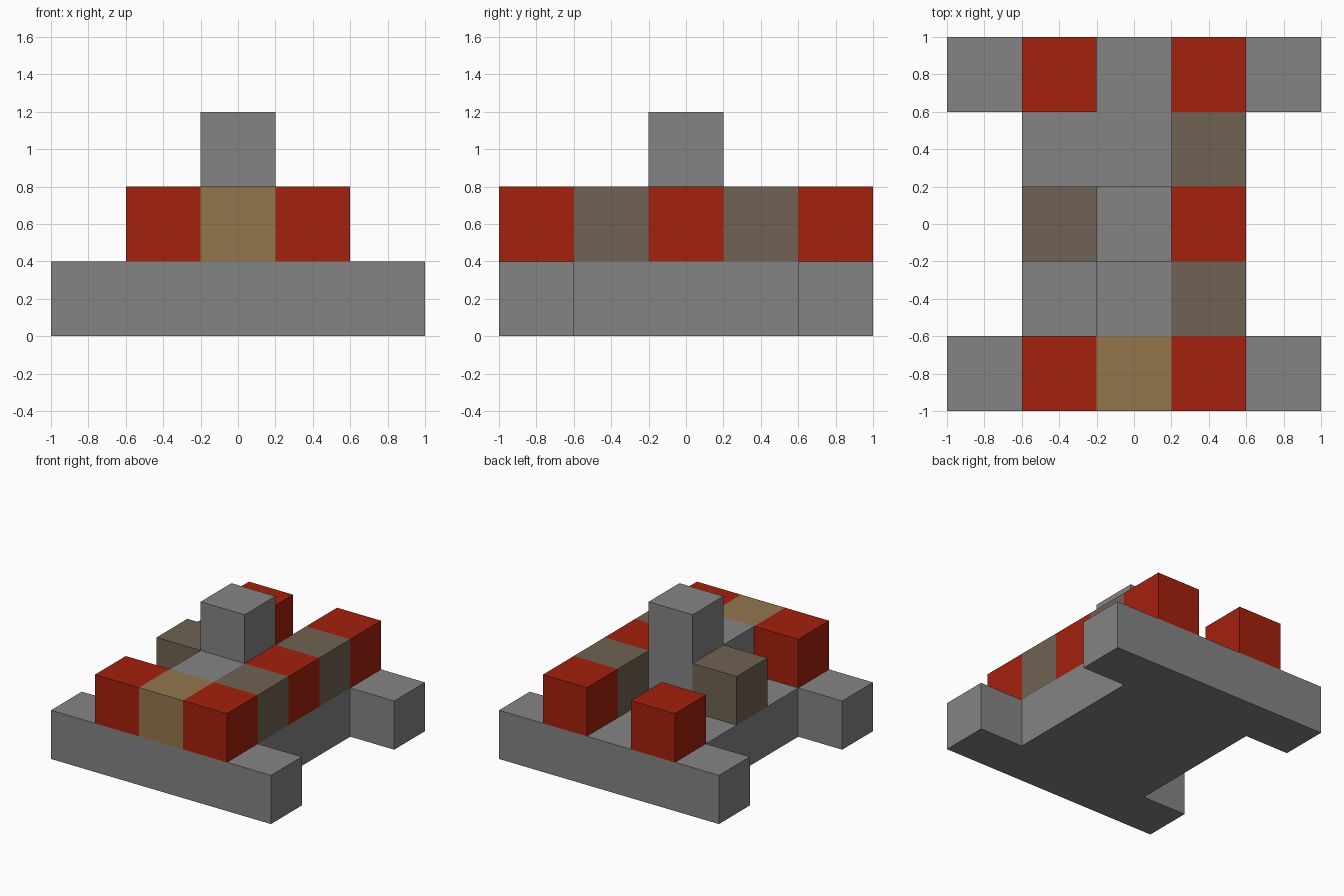
import bpy
import bmesh

default = bpy.data.objects.get("Cube")
if default:
    bpy.data.objects.remove(default, do_unlink=True)

U = 0.4  # block size


def material(name, rgb):
    m = bpy.data.materials.new(name)
    m.use_nodes = True
    m.diffuse_color = (*rgb, 1)
    m.node_tree.nodes["Principled BSDF"].inputs["Base Color"].default_value = (*rgb, 1)
    return m


GREY = material("stone grey", (0.231, 0.231, 0.231))
RED = material("brick red", (0.37, 0.015, 0.004))
TAN = material("tan", (0.296, 0.181, 0.076))
BROWN = material("dark brown", (0.162, 0.122, 0.084))


def extrude_outline(name, outline, z, height, mat):
    """Extrude a closed outline, given in block units, upward."""
    bm = bmesh.new()
    face = bm.faces.new([bm.verts.new((x * U, y * U, z * U)) for x, y in outline])
    top = bmesh.ops.extrude_face_region(bm, geom=[face])["geom"]
    verts = [v for v in top if isinstance(v, bmesh.types.BMVert)]
    bmesh.ops.translate(bm, verts=verts, vec=(0, 0, height * U))
    bmesh.ops.recalc_face_normals(bm, faces=bm.faces)
    mesh = bpy.data.meshes.new(name)
    bm.to_mesh(mesh)
    bm.free()
    mesh.materials.append(mat)
    obj = bpy.data.objects.new(name, mesh)
    bpy.context.collection.objects.link(obj)
    return obj


def block(name, x, y, mat, height=1):
    """Stand a block on the base, centred on a grid cell."""
    h = 0.5
    outline = [(x - h, y - h), (x + h, y - h), (x + h, y + h), (x - h, y + h)]
    return extrude_outline(name, outline, 1, height, mat)


# I-shaped base: wide front and back bars joined by a narrower middle
quarter = [(2.5, 2.5), (2.5, 1.5), (1.5, 1.5)]
right_half = quarter + [(x, -y) for x, y in reversed(quarter)]
base_outline = right_half + [(-x, y) for x, y in reversed(right_half)]
extrude_outline("base", base_outline, 0, 1, GREY)

# Red corner blocks
for side, x in (("right", -1), ("left", 1)):
    for end, y in (("front", -2), ("back", 2)):
        block(f"{end}_{side}_corner", x, y, RED)

# Left wall between the corners
block("left_wall_middle", 1, 0, RED)
for end, y in (("front", -1), ("back", 1)):
    block(f"left_wall_{end}", 1, y, BROWN)

# Front, right and centre pieces
block("front_block", 0, -2, TAN)
block("right_block", -1, 0, BROWN)
block("tower_step", 0, -1, GREY)
block("tower", 0, 0, GREY, height=2)
